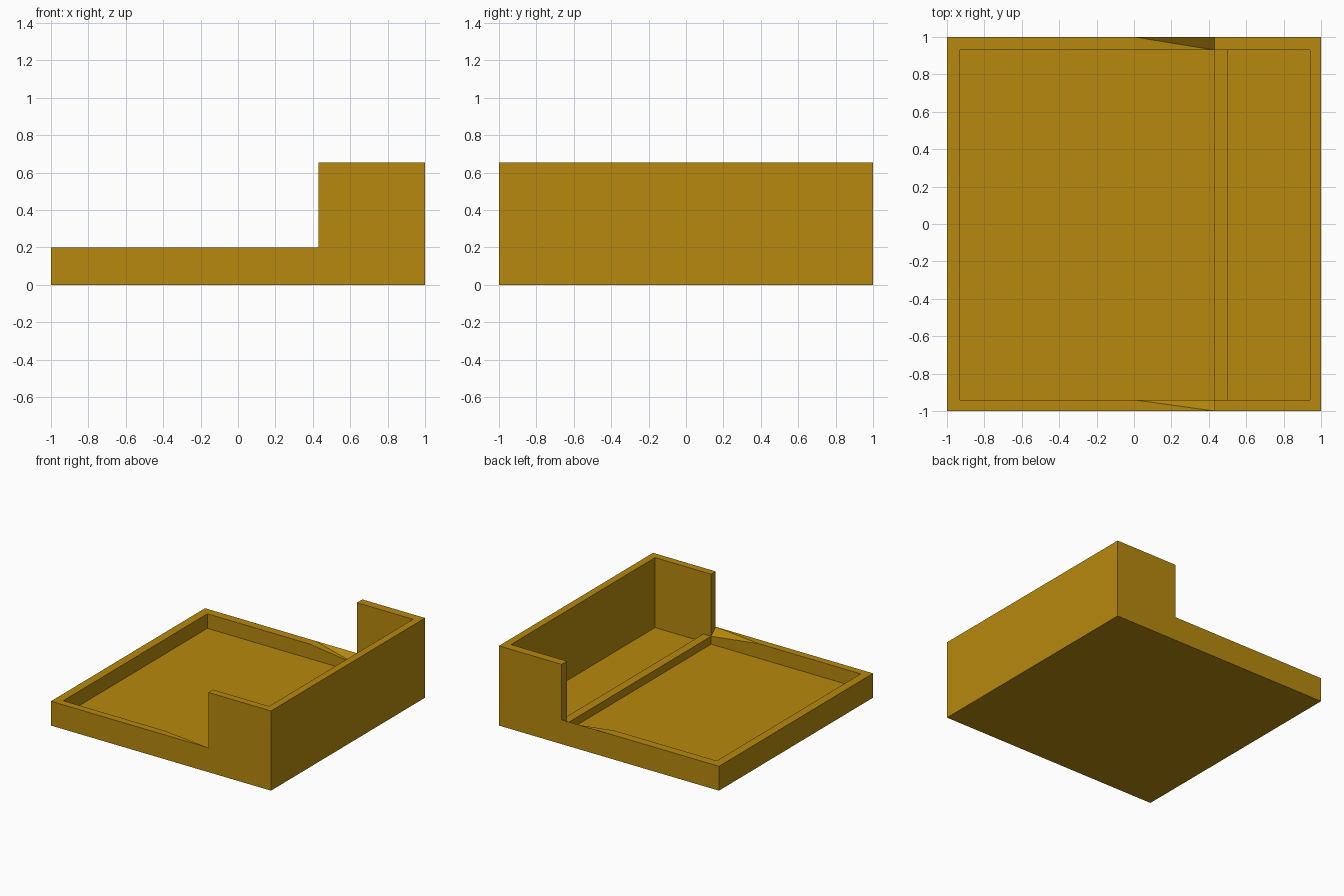
import bpy, bmesh

if "Cube" in bpy.data.objects:
    bpy.data.objects.remove(bpy.data.objects["Cube"])

LOW, TALL, STEP = 0.20, 0.655, 0.43      # rim height, hood height, step position
FLOOR, SILL = 0.08, 0.145                # tray floor and divider top
Y0, Y1 = -0.94, 0.93                     # inner faces of the side walls


def mesh_object(name, verts, faces):
    bm = bmesh.new()
    vs = [bm.verts.new(v) for v in verts]
    for f in faces:
        bm.faces.new([vs[i] for i in f])
    bmesh.ops.recalc_face_normals(bm, faces=bm.faces)
    me = bpy.data.meshes.new(name)
    bm.to_mesh(me)
    bm.free()
    ob = bpy.data.objects.new(name, me)
    bpy.context.collection.objects.link(ob)
    return ob


def prism(name, bottom, top, tris=None):
    """Closed solid between two matching loops, with optional triangulated bottom."""
    n = len(bottom)
    faces = tris or [tuple(range(n))]
    faces = faces + [tuple(range(n, 2 * n))]
    faces += [(i, (i + 1) % n, n + (i + 1) % n, n + i) for i in range(n)]
    return mesh_object(name, bottom + top, faces)


def box(name, x0, x1, y0, y1, z0, z1):
    ring = [(x0, y0), (x1, y0), (x1, y1), (x0, y1)]
    return prism(name, [(x, y, z0) for x, y in ring], [(x, y, z1) for x, y in ring])


def lifted(points, z=0.4):
    return [(x, y, z) for x, y, _ in points]


# stepped outer body
profile = [(-1, 0), (1, 0), (1, TALL), (STEP, TALL), (STEP, LOW), (-1, LOW)]
body = prism("stepped_tray", [(x, -1, z) for x, z in profile], [(x, 1, z) for x, z in profile])

# two bays, the gap above the divider, and the chamfers where the rims meet it
front = [(0, Y0, LOW), (STEP, -1, LOW), (STEP, Y0, SILL)]
back = [(0, Y1, LOW), (STEP, Y1, SILL), (STEP, 1, LOW), (0, 1, LOW)]
cutters = [
    box("low_bay_cutter", -0.93, STEP, Y0, Y1, FLOOR, 1),
    box("tall_bay_cutter", 0.5, 0.94, Y0, Y1, FLOOR, 1),
    box("divider_gap_cutter", 0.40, 0.52, Y0, Y1, SILL, 1),
    prism("front_chamfer_cutter", front, lifted(front)),
    prism("back_chamfer_cutter", back, lifted(back), [(0, 1, 3), (1, 2, 3)]),
]
for c in cutters:
    c.hide_render = True
    c.hide_set(True)
    m = body.modifiers.new(c.name, 'BOOLEAN')
    m.operation, m.solver, m.object = 'DIFFERENCE', 'EXACT', c

# ochre finish
mat = bpy.data.materials.new("ochre")
mat.diffuse_color = (0.47, 0.25, 0.004, 1)
mat.use_nodes = True
mat.node_tree.nodes["Principled BSDF"].inputs["Base Color"].default_value = mat.diffuse_color
body.data.materials.append(mat)
